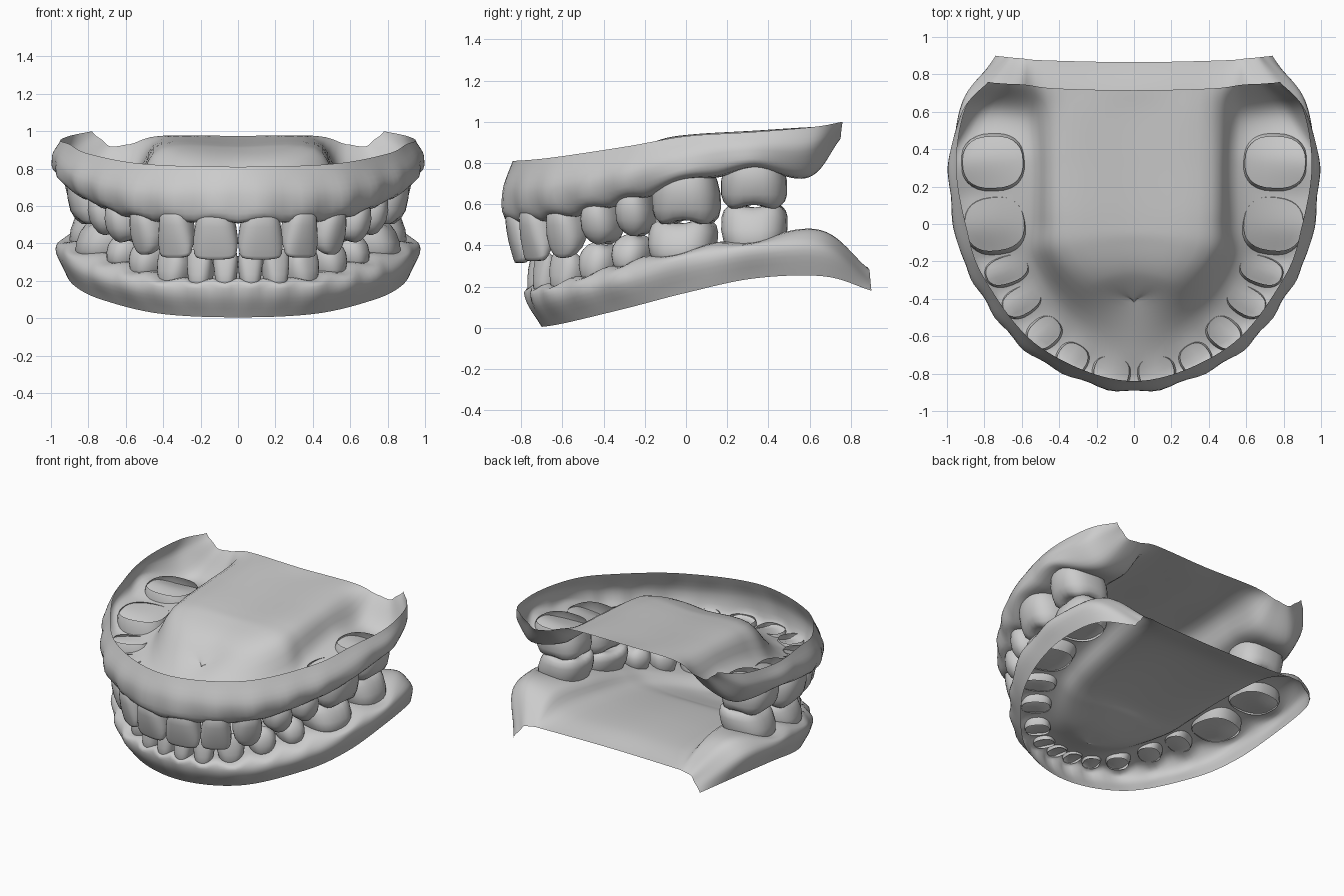
import bpy, bmesh, math
from mathutils import Vector as V

if "Cube" in bpy.data.objects:
    bpy.data.objects.remove(bpy.data.objects["Cube"])

# Cross-sections of each gum, front to back on the +x side:
# outer rim, outer bulge, outer gum line, inner gum line, edge of palate / floor
UPPER_GUM = [
    [(0, -.84, .81), (0, -.895, .66), (0, -.87, .52), (0, -.68, .57), (0, -.42, .7)],
    [(.5, -.66, .825), (.55, -.7, .66), (.52, -.64, .535), (.36, -.49, .59), (.24, -.32, .81)],
    [(.8, -.29, .88), (.87, -.29, .74), (.79, -.27, .625), (.55, -.2, .66), (.39, -.15, .89)],
    [(.9, 0, .93), (.96, 0, .82), (.91, 0, .715), (.56, .02, .73), (.41, .03, .925)],
    [(.95, .32, .95), (.99, .3, .86), (.93, .32, .77), (.56, .33, .78), (.41, .33, .945)],
    [(.9, .62, .975), (.92, .6, .86), (.82, .6, .75), (.57, .58, .78), (.41, .58, .96)],
    [(.78, .76, 1.0), (.76, .755, .97), (.7, .75, .935), (.58, .745, .93), (.42, .725, .975)],
]
LOWER_GUM = [
    [(0, -.7, .005), (0, -.77, .12), (0, -.765, .2), (0, -.63, .2), (0, -.47, .17)],
    [(.42, -.58, .025), (.45, -.65, .14), (.41, -.64, .21), (.27, -.5, .22), (.2, -.37, .19)],
    [(.73, -.27, .1), (.78, -.32, .23), (.7, -.3, .31), (.48, -.22, .31), (.35, -.18, .24)],
    [(.87, 0, .17), (.92, -.02, .31), (.86, 0, .375), (.55, 0, .37), (.4, 0, .28)],
    [(.92, .33, .24), (.97, .31, .37), (.89, .33, .425), (.58, .33, .43), (.44, .33, .32)],
    [(.88, .67, .25), (.92, .66, .39), (.82, .66, .455), (.62, .65, .44), (.47, .64, .33)],
    [(.74, .9, .18), (.72, .895, .22), (.68, .89, .26), (.6, .885, .29), (.48, .875, .29)],
]
# Teeth from the midline back: x, y, width, depth, gum height, tip height, inward lean
UPPER_TEETH = [
    (.12, -.79, .24, .17, .53, .315, .02), (.33, -.72, .2, .17, .54, .325, .02),
    (.48, -.58, .19, .2, .55, .34, .02), (.6, -.41, .18, .24, .58, .41, .02),
    (.68, -.245, .18, .26, .63, .45, .02), (.745, 0, .33, .35, .71, .505, .03),
    (.755, .33, .32, .36, .77, .58, .03)]
LOWER_TEETH = [
    (.065, -.7, .13, .14, .2, .37, 0), (.2, -.67, .14, .14, .2, .37, 0),
    (.34, -.57, .18, .17, .21, .385, 0), (.48, -.42, .18, .21, .26, .41, .01),
    (.59, -.26, .18, .24, .31, .45, .02), (.71, -.02, .33, .33, .36, .52, .05),
    (.74, .33, .32, .34, .42, .6, .05)]
NAMES = ["central_incisor", "lateral_incisor", "canine", "first_premolar",
         "second_premolar", "first_molar", "second_molar"]
# Crown shapes, root to tip: (height, width, depth)
INCISOR = [(-.08, .78, .95), (0, .84, 1), (.2, .92, 1), (.5, 1, .85), (.75, 1, .58), (.92, .95, .38), (.99, .84, .26), (1, .6, .15)]
CANINE = [(-.1, .76, .92), (0, .85, 1), (.25, .97, 1), (.5, 1, .88), (.75, .88, .64), (.9, .66, .42), (.98, .38, .24), (1, .15, .1)]
PREMOLAR = [(-.1, .78, .88), (0, .86, .95), (.3, 1, 1), (.6, .98, .96), (.8, .84, .82), (.93, .62, .64), (.99, .4, .45), (.97, .2, .2)]
MOLAR = [(-.12, .86, .9), (0, .92, .95), (.3, 1, 1), (.65, 1, .97), (.86, .94, .88), (.96, .82, .74), (.96, .6, .52), (.88, .3, .26)]
SHAPES = [INCISOR, INCISOR, CANINE, PREMOLAR, PREMOLAR, MOLAR, MOLAR]


def flip(p):
    return V((-p.x, p.y, p.z))


def spline(pts, before, after, steps):
    """Smooth curve through pts, with guide points beyond both ends."""
    p = [before] + pts + [after]
    out = []
    for i in range(1, len(p) - 2):
        a, b, c, d = p[i - 1:i + 3]
        for k in range(steps):
            t = k / steps
            out.append(.5 * (2 * b + (c - a) * t + (2 * a - 5 * b + 4 * c - d) * t * t
                             + (3 * b - a - 3 * c + d) * t ** 3))
    return out + [pts[-1]]


def finish(name, bm):
    """Weld, shade smooth and mirror to the other side."""
    bmesh.ops.remove_doubles(bm, verts=bm.verts, dist=.0004)
    bmesh.ops.recalc_face_normals(bm, faces=bm.faces)
    me = bpy.data.meshes.new(name)
    bm.to_mesh(me)
    bm.free()
    for f in me.polygons:
        f.use_smooth = True
    ob = bpy.data.objects.new(name, me)
    bpy.context.collection.objects.link(ob)
    mod = ob.modifiers.new("mirror", 'MIRROR')
    mod.merge_threshold = .001
    return ob


def skin(bm, rows, closed=False):
    grid = [[bm.verts.new(p) for p in r] for r in rows]
    for a, b in zip(grid, grid[1:]):
        n = len(a)
        for j in range(n if closed else n - 1):
            k = (j + 1) % n
            bm.faces.new((a[j], a[k], b[k], b[j]))
    return grid


def arch_frames(teeth):
    """Centre, along-arch direction and outward direction of every tooth."""
    c = [V((t[0], t[1], 0)) for t in teeth]
    frames = []
    for i, p in enumerate(c):
        prev = c[i - 1] if i else flip(c[0])
        nxt = c[min(i + 1, len(c) - 1)]
        along = (nxt - prev).normalized()
        frames.append((p, along, V((along.y, -along.x, 0))))
    return frames


def make_gum(name, sections, teeth, up, rise):
    su, sv = 12, 5
    cols = []
    for i, sec in enumerate(sections):
        pts = [V(p) for p in sec]
        # midline of palate or floor, spread out behind the front teeth
        back = (0, .06, .05, 0, 0, 0, -.01)[i]
        lift = (0, rise, rise * .5, 0, 0, 0, 0)[i]
        pts.append(V((0, pts[-1].y + back, pts[-1].z + lift)))
        cols.append(pts)
    rows = []
    for r in range(len(cols[0])):
        line = [c[r] for c in cols]
        rows.append(spline(line, flip(line[1]), 2 * line[-1] - line[-2], su))
    frames = arch_frames(teeth)
    grid = []
    for i in range(len(rows[0])):
        line = [r[i] for r in rows]
        col = spline(line, 2 * line[0] - line[1], flip(line[-2]), sv)
        # root swellings and scalloped gum line around each tooth
        for j, p in enumerate(col):
            v = j / sv
            swell = max(0, 1 - abs(v - 1.6) / 1.4)
            scallop = max(0, 1 - abs(v - 2.1) / .7)
            best, side = 0, None
            for (c, along, out), t in zip(frames, teeth):
                d = V((p.x, p.y, 0)) - c
                if abs(d.dot(out)) < .35:
                    g = math.exp(-1.6 * (d.dot(along) / (t[2] / 2)) ** 2)
                    if g > best:
                        best, side = g, out
            if side and v < 3:
                p += side * (best - .6) * .025 * swell
                p.z -= up * (best - .55) * .03 * scallop
        for p in col:
            p.x = 0 if i == 0 else max(p.x, 0)
        grid.append(col)
    bm = bmesh.new()
    skin(bm, grid)
    finish(name, bm)


def make_teeth(jaw, teeth):
    n = 28
    for (c, along, out), t, shape, nm in zip(arch_frames(teeth), teeth, SHAPES, NAMES):
        w, d, gum, tip, lean = t[2:]
        power = 2 / 2.5
        rings = []
        for h, kw, kd in shape:
            ring = []
            # biting edges sit toward the outer face on the front teeth
            shift = (1 - kd) * d * (.26 if shape in (INCISOR, CANINE) and h > 0 else 0)
            for k in range(n):
                a = 2 * math.pi * k / n
                ca, sa = math.cos(a), math.sin(a)
                px = math.copysign(abs(ca) ** power, ca) * kw * w / 2
                py = math.copysign(abs(sa) ** power, sa) * kd * d / 2 + shift
                hh = h
                if shape is MOLAR and h > .8 and kw > .5:       # four cusps
                    hh -= .05 * math.cos(4 * a)
                elif shape is PREMOLAR and h > .9:              # two cusps
                    hh -= .04 * math.cos(2 * a)
                elif shape is INCISOR and h > .7:               # rounded corners
                    hh -= .07 * (2 * px / w) ** 4
                p = c + along * px + out * (py - lean * max(h, 0))
                p.z = gum + (tip - gum) * hh
                ring.append(p)
            rings.append(ring)
        bm = bmesh.new()
        grid = skin(bm, rings, True)
        mid = bm.verts.new(sum(rings[-1], V()) / n)
        for k in range(n):
            bm.faces.new((grid[-1][k], grid[-1][(k + 1) % n], mid))
        ob = finish(jaw + "_" + nm, bm)
        ob.modifiers["mirror"].use_mirror_merge = False


make_gum("upper_gum_and_palate", UPPER_GUM, UPPER_TEETH, -1, .03)
make_gum("lower_gum_and_floor", LOWER_GUM, LOWER_TEETH, 1, 0)
make_teeth("upper", UPPER_TEETH)
make_teeth("lower", LOWER_TEETH)
